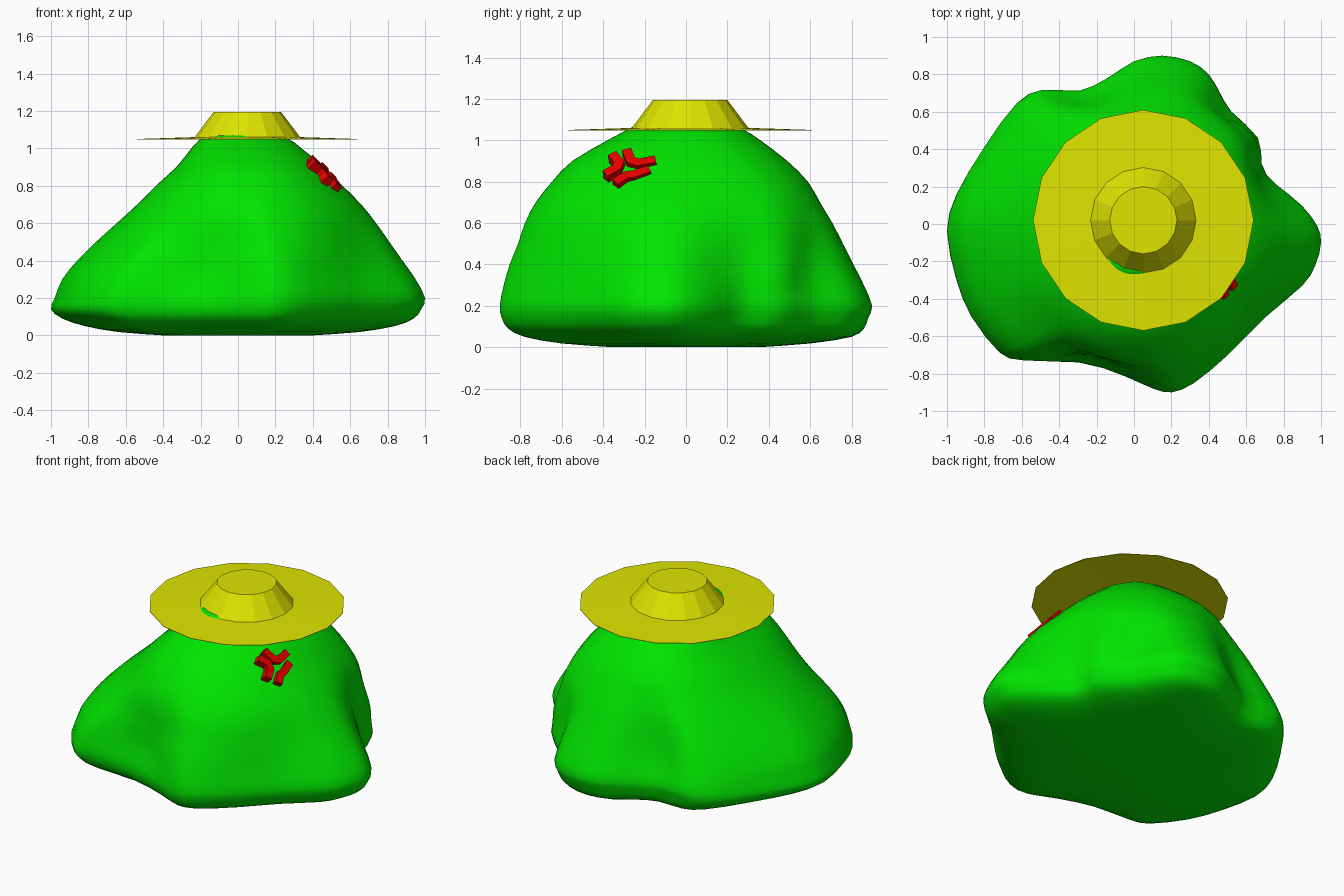
import bpy, bmesh, math
from mathutils import Vector

if "Cube" in bpy.data.objects:
    bpy.data.objects.remove(bpy.data.objects["Cube"])


def material(name, rgb):
    m = bpy.data.materials.new(name)
    m.diffuse_color = (*rgb, 1)
    m.use_nodes = True
    m.node_tree.nodes["Principled BSDF"].inputs["Base Color"].default_value = m.diffuse_color
    return m


GREEN = material("bright green", (0.0, 0.78, 0.0))
YELLOW = material("straw yellow", (0.74, 0.78, 0.0))
RED = material("red", (0.78, 0.0, 0.0))


def finish(bm, name, mat):
    bmesh.ops.recalc_face_normals(bm, faces=bm.faces)
    me = bpy.data.meshes.new(name)
    bm.to_mesh(me)
    bm.free()
    ob = bpy.data.objects.new(name, me)
    bpy.context.collection.objects.link(ob)
    me.materials.append(mat)
    return ob


def loft(bm, rings):
    loops = [[bm.verts.new(p) for p in r] for r in rings]
    n = len(loops[0])
    for a, b in zip(loops, loops[1:]):
        for i in range(n):
            j = (i + 1) % n
            bm.faces.new((a[i], a[j], b[j], b[i]))
    bm.faces.new(loops[0][::-1])
    bm.faces.new(loops[-1])


def refine(rows, closed):
    """Insert a curved midpoint between neighbouring rows."""
    n = len(rows)
    pick = (lambda i: rows[i % n]) if closed else (lambda i: rows[max(0, min(n - 1, i))])
    out = []
    for i in range(n):
        out.append(rows[i])
        if closed or i < n - 1:
            quad = zip(pick(i - 1), pick(i), pick(i + 1), pick(i + 2))
            out.append(tuple((9 * (b + c) - a - d) / 16 for a, b, c, d in quad))
    return out


# Body: lobed footprint, lofted upward and blended into a rounded neck
FOOTPRINT = [(1, -.1), (.98, -.01), (.9, .1), (.78, .22), (.7, .33), (.66, .46),
             (.52, .6), (.46, .7), (.4, .8), (.3, .87), (.15, .9), (0, .87),
             (-.15, .78), (-.3, .72), (-.5, .72), (-.63, .65), (-.8, .42), (-.95, .16),
             (-1, -.04), (-.95, -.3), (-.87, -.5), (-.72, -.69), (-.6, -.73), (-.3, -.75),
             (-.05, -.82), (.1, -.88), (.2, -.9), (.32, -.85), (.5, -.7), (.7, -.5),
             (.9, -.33), (.97, -.22)]
# height, then reach to left, right, front, back
PROFILE = [(0, .4, .4, .35, .35), (.018, .64, .65, .6, .6), (.05, .82, .84, .78, .8),
           (.09, .94, .94, .86, .86), (.14, 1, .98, .89, .88), (.2, .98, 1, .9, .9),
           (.3, .94, .95, .88, .86), (.4, .86, .88, .85, .81), (.5, .76, .81, .81, .76),
           (.6, .65, .74, .78, .71), (.7, .54, .66, .73, .65), (.8, .44, .56, .65, .59),
           (.9, .33, .46, .55, .49), (1, .25, .34, .38, .36), (1.05, .2, .27, .285, .28),
           (1.07, .15, .17, .25, .2)]
# hollows (negative) and lumps: angle, height, angular width, height width, amount
DENTS = [(-106, .33, 13, .15, -.045), (113, .35, 11, .18, -.02), (36, .38, 10, .12, .05),
         (20, .17, 9, .11, -.04), (42, .6, 18, .2, .06), (-137, .6, 22, .17, -.05),
         (-55, .5, 18, .18, .03)]


def body_ring(z, left, right, front, back):
    t = min(1, max(0, (z - .25) / .65))
    t = t * t * (3 - 2 * t)
    ring = []
    for ox, oy in refine(FOOTPRINT, True):
        u = Vector((ox, oy / .9))
        a = math.atan2(u.y, u.x)
        p = 2.25
        r = (abs(math.cos(a)) ** p + abs(math.sin(a)) ** p) ** (-1 / p)
        u = u.lerp(Vector((math.cos(a), math.sin(a))) * r, t)
        s = 1
        ang = math.degrees(math.atan2(oy, ox))
        for da, dz, wa, wz, amt in DENTS:
            s += amt * math.exp(-((ang - da) / wa) ** 2 - ((z - dz) / wz) ** 2)
        ring.append((u.x * s * (right if u.x > 0 else left),
                     u.y * s * (back if u.y > 0 else front), z))
    return ring


bm = bmesh.new()
loft(bm, [body_ring(*row) for row in refine(PROFILE, False)])
body = finish(bm, "body", GREEN)
bpy.context.view_layer.objects.active = body
body.select_set(True)
bpy.ops.object.shade_smooth_by_angle(angle=math.radians(50))


# Hat: 16-sided thin brim with a tapered crown
def circle(r, z):
    return [(.05 + r * math.cos(k * math.pi / 8), .02 + r * math.sin(k * math.pi / 8), z)
            for k in range(16)]


bm = bmesh.new()
loft(bm, [circle(.2, 1.05), circle(.59, 1.047), circle(.59, 1.05),
          circle(.282, 1.06), circle(.18, 1.195)])
finish(bm, "hat", YELLOW)


# Anger mark: three bent bars lying on the sloping side
NORMAL = Vector((1, -.15, .95)).normalized()


def on_slope(y, z):
    return Vector((.45 - .95 * (z - .87) + .15 * (y + .27), y, z))


def bent_bar(bm, pts, width=.046, depth=.027):
    pts = [on_slope(*p) for p in pts]
    rings = []
    for i, p in enumerate(pts):
        d1 = (p - pts[i - 1]).normalized() if i else None
        d2 = (pts[i + 1] - p).normalized() if i < len(pts) - 1 else None
        d = ((d1 or d2) + (d2 or d1)).normalized()
        side = NORMAL.cross(d).normalized() * width / 2 / d.dot(d1 or d2)
        up = NORMAL * depth
        rings.append([p + side + up, p - side + up, p - side - up, p + side - up])
    loft(bm, rings)


bm = bmesh.new()
for path in ([(-.285, .94), (-.265, .888), (-.23, .876), (-.145, .892)],
             [(-.175, .845), (-.25, .82), (-.285, .816), (-.34, .782)],
             [(-.355, .92), (-.32, .88), (-.33, .855), (-.388, .822)]):
    bent_bar(bm, path)
finish(bm, "anger_mark", RED)
